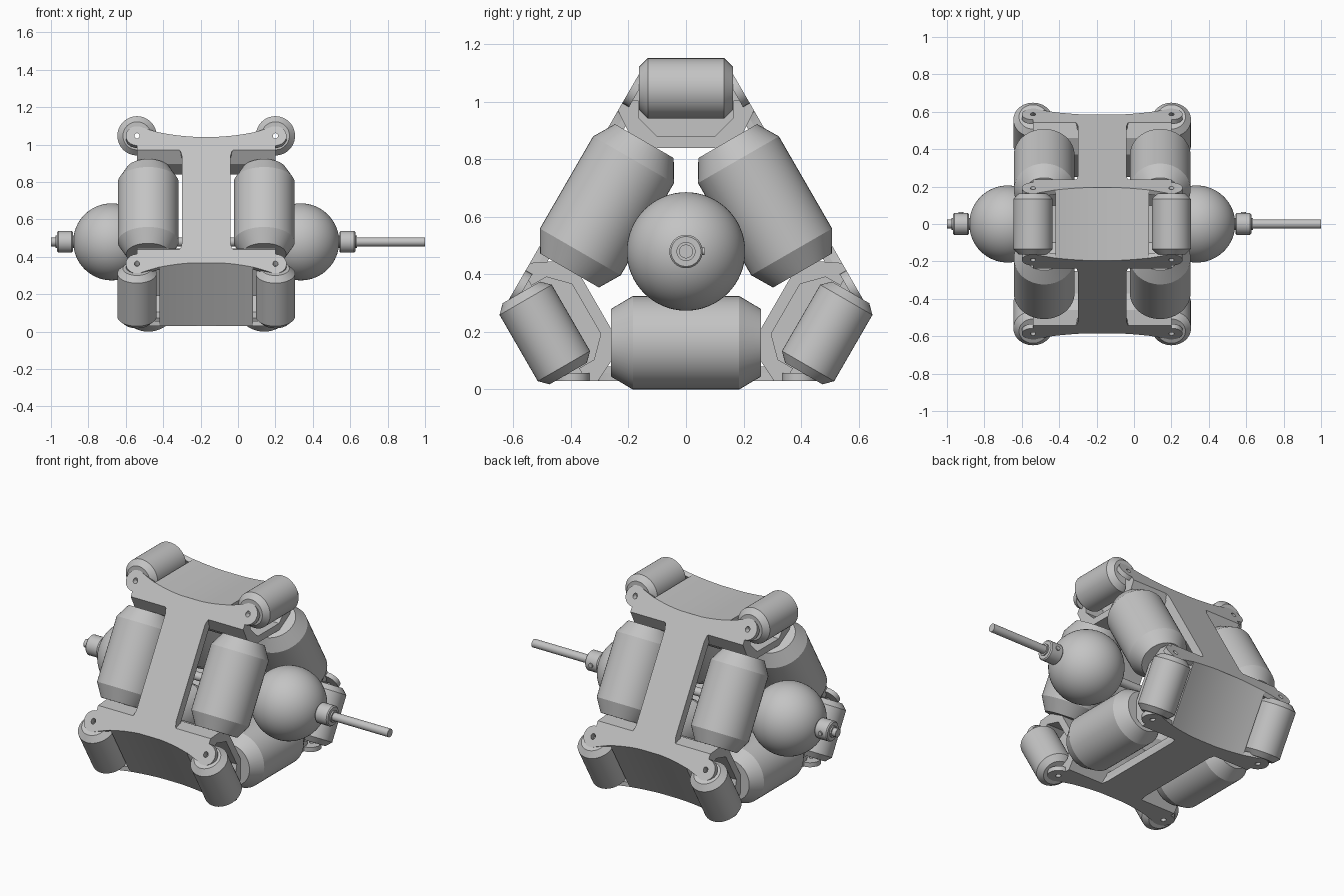
import bpy, bmesh
from math import sin, cos, pi, radians, sqrt
from mathutils import Vector, Matrix

if "Cube" in bpy.data.objects:
    bpy.data.objects.remove(bpy.data.objects["Cube"], do_unlink=True)

CENTRE = Vector((-0.17, 0, 0.48))
PLANE = 0.45            # distance of the side plates from the shaft
PIN_X, PIN_H = 0.37, 0.567
TURNS = [0, 2 * pi / 3, 4 * pi / 3]

grey = bpy.data.materials.new("plain grey")
grey.use_nodes = True
grey.diffuse_color = (0.55, 0.55, 0.55, 1)
grey.node_tree.nodes["Principled BSDF"].inputs["Base Color"].default_value = grey.diffuse_color


def finish(bm, name, turn=0):
    bmesh.ops.remove_doubles(bm, verts=bm.verts, dist=1e-5)
    bmesh.ops.recalc_face_normals(bm, faces=bm.faces)
    mesh = bpy.data.meshes.new(name)
    bm.to_mesh(mesh)
    bm.free()
    mesh.materials.append(grey)
    ob = bpy.data.objects.new(name, mesh)
    bpy.context.collection.objects.link(ob)
    ob.matrix_world = Matrix.Translation(CENTRE) @ Matrix.Rotation(turn, 4, 'X')
    return ob


def smooth(ob):
    bpy.ops.object.select_all(action='DESELECT')
    ob.select_set(True)
    bpy.context.view_layer.objects.active = ob
    bpy.ops.object.shade_smooth_by_angle(angle=radians(25))


def lathe(name, profile, axis, at=(0, 0, 0), turn=0, steps=48):
    """Spin (along, radius) points about the x, y or z axis through 'at'."""
    along = Vector([float(axis == k) for k in "xyz"])
    out = Vector((1, 0, 0)) if axis == "z" else Vector((0, 0, 1))
    bm = bmesh.new()
    vs = [bm.verts.new(Vector(at) + along * a + out * r) for a, r in profile]
    es = [bm.edges.new(p) for p in zip(vs, vs[1:])]
    bmesh.ops.spin(bm, geom=vs + es, cent=at, axis=along, angle=2 * pi, steps=steps)
    ob = finish(bm, name, turn)
    smooth(ob)
    return ob


def loft(name, sections, turn=0):
    """Skin a row of equal-length outlines and cap both ends."""
    bm = bmesh.new()
    rows = [[bm.verts.new(p) for p in s] for s in sections]
    n = len(rows[0])
    for a, b in zip(rows, rows[1:]):
        for i in range(n):
            bm.faces.new((a[i], a[(i + 1) % n], b[(i + 1) % n], b[i]))
    bm.faces.new(rows[0])
    bm.faces.new(rows[-1])
    return finish(bm, name, turn)


def on_plane(h):
    """Half width of the side plates at height h of a corner."""
    return (PLANE - h / 2) / (sqrt(3) / 2)


def mirrored(half):
    return half + [(-a, b) for a, b in reversed(half)]


# outline of one quarter of the H-shaped side plate, ending in a round ear
ear = [(PIN_X + 0.06 * cos(radians(a)), 0.395 + 0.06 * sin(radians(a)))
       for a in range(-95, 126, 20)]
quarter = [(0.13, 0.27), (0.137, 0.3), (0.155, 0.318), (0.19, 0.327)] + ear + [
    (0.29, 0.428), (0.23, 0.409), (0.16, 0.396), (0.08, 0.389)]
half = [(x, -u) for x, u in reversed(quarter)] + quarter
plate_outline = mirrored(half)

# pin cutter, one rod per roller
bm = bmesh.new()
for t in TURNS:
    for s in (-1, 1):
        m = Matrix.Rotation(t, 4, 'X') @ Matrix.Translation((s * PIN_X, 0, PIN_H)) \
            @ Matrix.Rotation(pi / 2, 4, 'X')
        bmesh.ops.create_cone(bm, cap_ends=True, segments=24, radius1=0.014,
                              radius2=0.014, depth=0.5, matrix=m)
cutter = finish(bm, "pin_cutter")
cutter.hide_render = True

for k, turn in enumerate(TURNS, 1):
    # side plate with pin holes, and the thicker spine behind it
    plate = loft(f"side_plate_{k}", [[(x, u, -d) for x, u in plate_outline]
                                     for d in (PLANE, PLANE - 0.027)], turn)
    bpy.context.view_layer.update()
    cut = plate.modifiers.new("pin holes", 'BOOLEAN')
    cut.operation, cut.solver, cut.object = 'DIFFERENCE', 'EXACT', cutter
    bpy.context.view_layer.objects.active = plate
    bpy.ops.object.modifier_apply(modifier=cut.name)
    smooth(plate)
    spine = [(-0.13, -0.31), (0.13, -0.31), (0.13, 0.31), (-0.13, 0.31)]
    loft(f"plate_spine_{k}", [[(x, u, -d) for x, u in spine]
                              for d in (PLANE - 0.02, PLANE - 0.05)], turn)

    # corner web with a dished outer face
    sections = []
    for i in range(-8, 9):
        x = i * 0.25 / 8
        top = 0.56 + 0.4 * x * x
        side = [(0.12, 0.36), (0.2, 0.415), (on_plane(0.49), 0.49), (on_plane(top), top)]
        sections.append([(x, t, h) for t, h in mirrored(side)])
    smooth(loft(f"corner_web_{k}", sections, turn))

    for s, side_name in ((-1, "right"), (1, "left")):
        # channel wrapping the inner side of the roller
        channel = [(0.12, 0.36), (0.2, 0.415), (on_plane(0.49), 0.49),
                   (on_plane(0.525), 0.525), (0.166, 0.525), (0.166, 0.465), (0.1, 0.4)]
        loft(f"roller_channel_{side_name}_{k}",
             [[(s * x, t, h) for t, h in mirrored(channel)] for x in (0.24, 0.37)], turn)

        # corner roller with a through bore
        roller = [(-0.163, 0.014), (-0.163, 0.075), (-0.133, 0.105),
                  (0.133, 0.105), (0.163, 0.075), (0.163, 0.014), (-0.163, 0.014)]
        lathe(f"corner_roller_{side_name}_{k}", roller, "y", (s * PIN_X, 0, PIN_H), turn)

        # large barrel along the side of the triangle
        barrel = [(-0.26, 0), (-0.26, 0.118), (-0.185, 0.1625),
                  (0.185, 0.1625), (0.26, 0.118), (0.26, 0)]
        lathe(f"side_barrel_{side_name}_{k}", barrel, "y", (s * 0.31, 0, -0.3175), turn)

bpy.data.objects.remove(cutter, do_unlink=True)

# central shaft
lathe("shaft", [(-0.83, 0), (-0.83, 0.024), (1.17, 0.024), (1.17, 0)], "x", steps=32)

for s, side_name in ((-1, "right"), (1, "left")):
    # ball and its retaining collar
    ball = [(-0.206 * cos(pi * i / 32), 0.206 * sin(pi * i / 32)) for i in range(33)]
    lathe(f"ball_{side_name}", ball, "x", (s * 0.505, 0, 0), steps=64)
    collar = [(-0.042, 0.024), (-0.042, 0.052), (-0.036, 0.058),
              (0.036, 0.058), (0.042, 0.052), (0.042, 0.024)]
    lathe(f"collar_{side_name}", collar, "x", (s * 0.755, 0, 0))
    lathe(f"collar_lip_{side_name}", [(-0.05, 0.024), (-0.05, 0.033), (0.05, 0.033),
                                      (0.05, 0.024)], "x", (s * 0.755, 0, 0))
    # set screw
    lathe(f"collar_screw_{side_name}", [(0.04, 0), (0.04, 0.013), (0.064, 0.013), (0.064, 0)],
          "y", (s * 0.755, 0, 0), steps=16)
